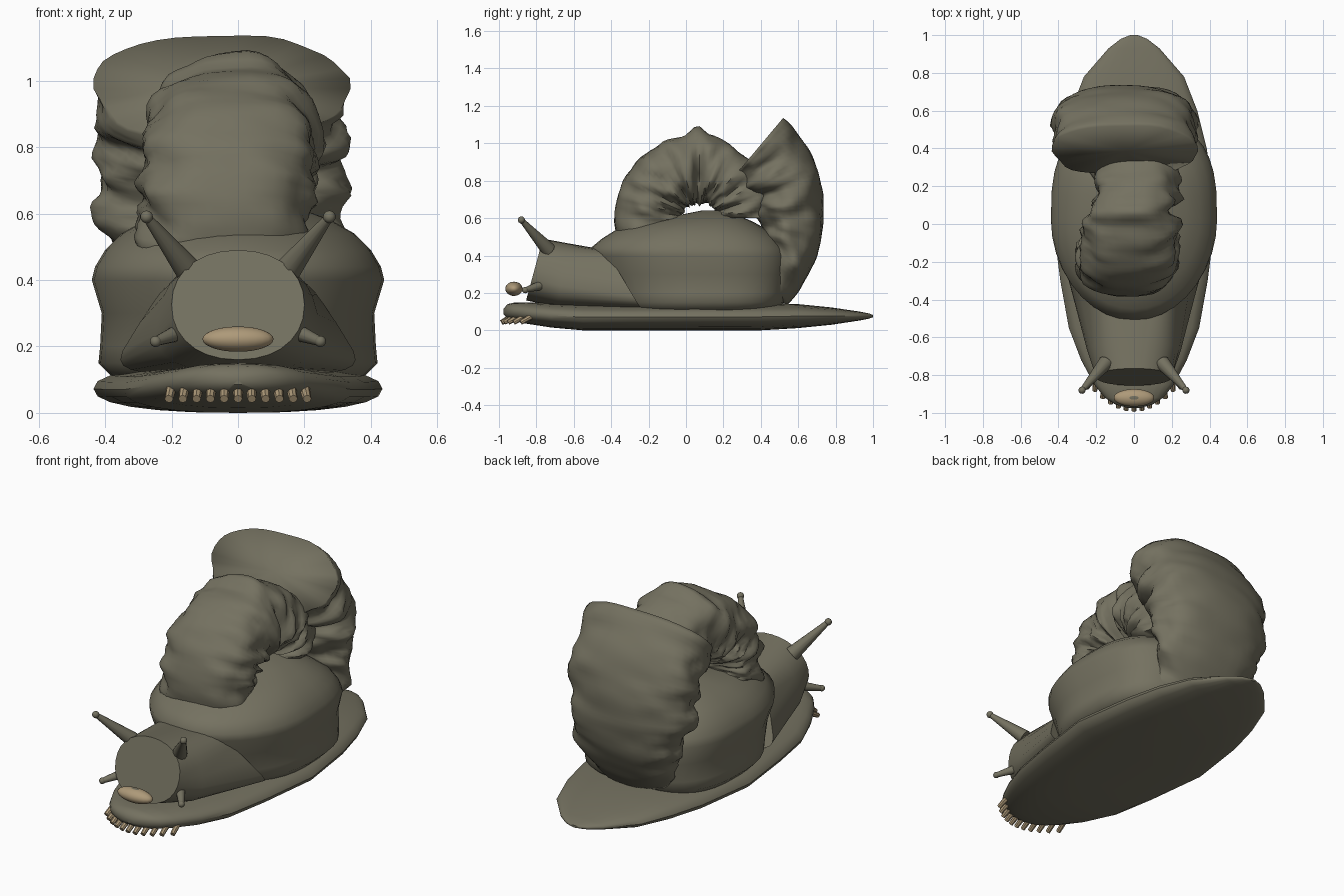
import bpy, bmesh, math
from mathutils import Vector, noise

if "Cube" in bpy.data.objects:
    bpy.data.objects.remove(bpy.data.objects["Cube"])


def material(name, rgb):
    m = bpy.data.materials.new(name)
    m.use_nodes = True
    m.diffuse_color = (*rgb, 1)
    m.node_tree.nodes["Principled BSDF"].inputs["Base Color"].default_value = (*rgb, 1)
    return m


SKIN = material("olive grey", (0.175, 0.165, 0.117))
TAN = material("tan", (0.42, 0.32, 0.19))


def finish(name, bm, mat, angle=40):
    bmesh.ops.recalc_face_normals(bm, faces=bm.faces)
    mesh = bpy.data.meshes.new(name)
    bm.to_mesh(mesh)
    bm.free()
    mesh.materials.append(mat)
    ob = bpy.data.objects.new(name, mesh)
    bpy.context.collection.objects.link(ob)
    bpy.ops.object.select_all(action='DESELECT')
    ob.select_set(True)
    bpy.context.view_layer.objects.active = ob
    bpy.ops.object.shade_smooth_by_angle(angle=math.radians(angle))
    return ob


def loft(name, rings, mat, angle=40):
    """Skin a list of closed rings and cap both ends."""
    bm = bmesh.new()
    loops = [[bm.verts.new(p) for p in ring] for ring in rings]
    n = len(loops[0])
    for a, b in zip(loops, loops[1:]):
        for i in range(n):
            j = (i + 1) % n
            bm.faces.new((a[i], a[j], b[j], b[i]))
    caps = [bm.faces.new(loops[0]), bm.faces.new(loops[-1])]
    bmesh.ops.poke(bm, faces=caps)
    return finish(name, bm, mat, angle)


def oval(n, p=1.0):
    """Unit superellipse points; a power below one makes it boxier."""
    pts = []
    for i in range(n):
        a = math.tau * i / n
        c, s = math.cos(a), math.sin(a)
        pts.append((math.copysign(abs(c) ** p, c), math.copysign(abs(s) ** p, s)))
    return pts


def rod(name, a, b, r1, r2, mat, sides=12, ball=0):
    """Tapered rod from a to b, with an optional ball at the tip."""
    a, b = Vector(a), Vector(b)
    d = b - a
    u = d.orthogonal().normalized()
    v = d.normalized().cross(u)
    rings = [[q + r * (u * c + v * s) for c, s in oval(sides)] for q, r in ((a, r1), (b, r2))]
    loft(name, rings, mat)
    if ball:
        bm = bmesh.new()
        bmesh.ops.create_uvsphere(bm, u_segments=12, v_segments=8, radius=ball)
        bmesh.ops.translate(bm, verts=bm.verts, vec=b)
        finish(name + "_tip", bm, mat)


# Foot: flat leaf shape, stations are y, half width, bottom, top
foot = [(-.975, .03, .085, .115), (-.955, .1, .065, .14), (-.92, .155, .05, .148),
        (-.85, .21, .035, .15), (-.72, .28, .015, .145), (-.55, .345, 0, .14),
        (-.3, .39, 0, .14), (.05, .435, 0, .145), (.4, .385, 0, .145), (.6, .335, .012, .14),
        (.78, .265, .03, .122), (.93, .135, .053, .1), (.98, .07, .063, .09), (1, .02, .07, .082)]
loft("foot", [[(w * c, y, (lo + hi) / 2 + s * (hi - lo) / 2) for c, s in oval(24, .85)]
              for y, w, lo, hi in foot], SKIN)

# Body mound: stacked ovals, boxier behind; z, half width, front, back
mound = [(.1, .37, -.37, .48), (.15, .42, -.41, .53), (.2, .415, -.43, .54),
         (.3, .41, -.47, .55), (.4, .44, -.5, .555), (.44, .43, -.51, .54),
         (.49, .40, -.45, .5), (.54, .35, -.37, .43), (.58, .28, -.23, .36),
         (.61, .2, -.07, .29), (.64, .08, .08, .2)]
rings = []
for z, w, f, b in mound:
    back, front = oval(36, .7)[:19], oval(36)[19:]
    rings.append([(w * c, (f + b) / 2 + s * (b - f) / 2, z) for c, s in back + front])
loft("body", rings, SKIN, 75)

# Head: slanted rings from face to neck, top y, top z, bottom y, bottom z, width, lower flare
head = [(-.765, .49, -.855, .16, .2, 0, .92), (-.63, .465, -.69, .125, .24, .15, .72),
        (-.43, .43, -.24, .115, .295, .35, .4)]
rings = []
for ty, tz, by, bz, w, flare, p in head:
    rings.append([(w * c * (1 - flare * s), by + (ty - by) * (s + 1) / 2,
                   bz + (tz - bz) * (s + 1) / 2) for c, s in oval(28, p)])
loft("head", rings, SKIN)

# Tentacles on both sides
for side, x in (("left", 1), ("right", -1)):
    rod(side + "_eye_stalk", (x * .15, -.735, .43), (x * .275, -.88, .59), .04, .013, SKIN, ball=.019)
    rod(side + "_feeler", (x * .17, -.76, .245), (x * .248, -.86, .215), .027, .014, SKIN, ball=.017)

# Mouth with a small dark opening on top
bm = bmesh.new()
bmesh.ops.create_uvsphere(bm, u_segments=24, v_segments=14, radius=1)
for v in bm.verts:
    v.co = Vector((0, -.92, .222)) + Vector((v.co.x * .107, v.co.y * .046, v.co.z * .038))
mouth = finish("mouth", bm, TAN)
mouth.data.materials.append(SKIN)
for f in mouth.data.polygons:
    if f.center.z > .2585:
        f.material_index = 1

# Teeth fanned along the front lip
for i in range(11):
    t = (i - 5) / 5
    x, y = .2 * t, -.945 + .105 * t * t
    rod("tooth_%d" % (i + 1), (x, y + .015, .075), (x * 1.04, y - .043, .042), .016, .013, TAN, 8)


def whorl(name, keys, steps, wrinkle, power, angle):
    """Wrinkled tube bent round the shell axis; keys are angle, inner, outer, half width, x."""
    rings = []
    for k in range(steps + 1):
        ang = keys[0][0] + (keys[-1][0] - keys[0][0]) * k / steps
        for a, b in zip(keys, keys[1:]):
            if b[0] <= ang <= a[0]:
                t = (a[0] - ang) / (a[0] - b[0])
                rin, rout, w, xc = (p + (q - p) * t for p, q in zip(a[1:], b[1:]))
                break
        th = math.radians(ang)
        ring = []
        for c, s in oval(40, power):
            n = noise.noise(Vector((th * 4.5, c * 1.3 + 3, s * 1.3)))
            n += .5 * noise.noise(Vector((th * 10, c * 2.5, s * 2.5 + 7)))
            amp = wrinkle * (.25 + .6 * abs(c) + (.4 if s < 0 else 0))
            g = 1 + amp * n
            r = (rin + rout) / 2 + s * g * (rout - rin) / 2
            ring.append((xc + c * g * w, .07 + r * math.cos(th), .6 + r * math.sin(th)))
        rings.append(ring)
    return loft(name, rings, SKIN, angle)


# Shell: narrow front arch with a pinched crest, then the wide flared rear whorl
whorl("shell_front_whorl", [(205, .1, .45, .25, -.04), (150, .09, .45, .27, -.03),
                            (100, .08, .445, .25, -.01), (91, .07, .495, .2, -.02),
                            (84, .08, .45, .22, 0), (60, .09, .415, .22, .02),
                            (0, .1, .4, .22, 0)], 64, .18, .85, 60)
whorl("shell_rear_whorl", [(50, .28, .70, .375, -.055), (25, .29, .69, .38, -.055),
                           (0, .31, .665, .365, -.045), (-25, .38, .66, .31, -.03),
                           (-45, .42, .66, .25, -.02)], 44, .14, .88, 130)
